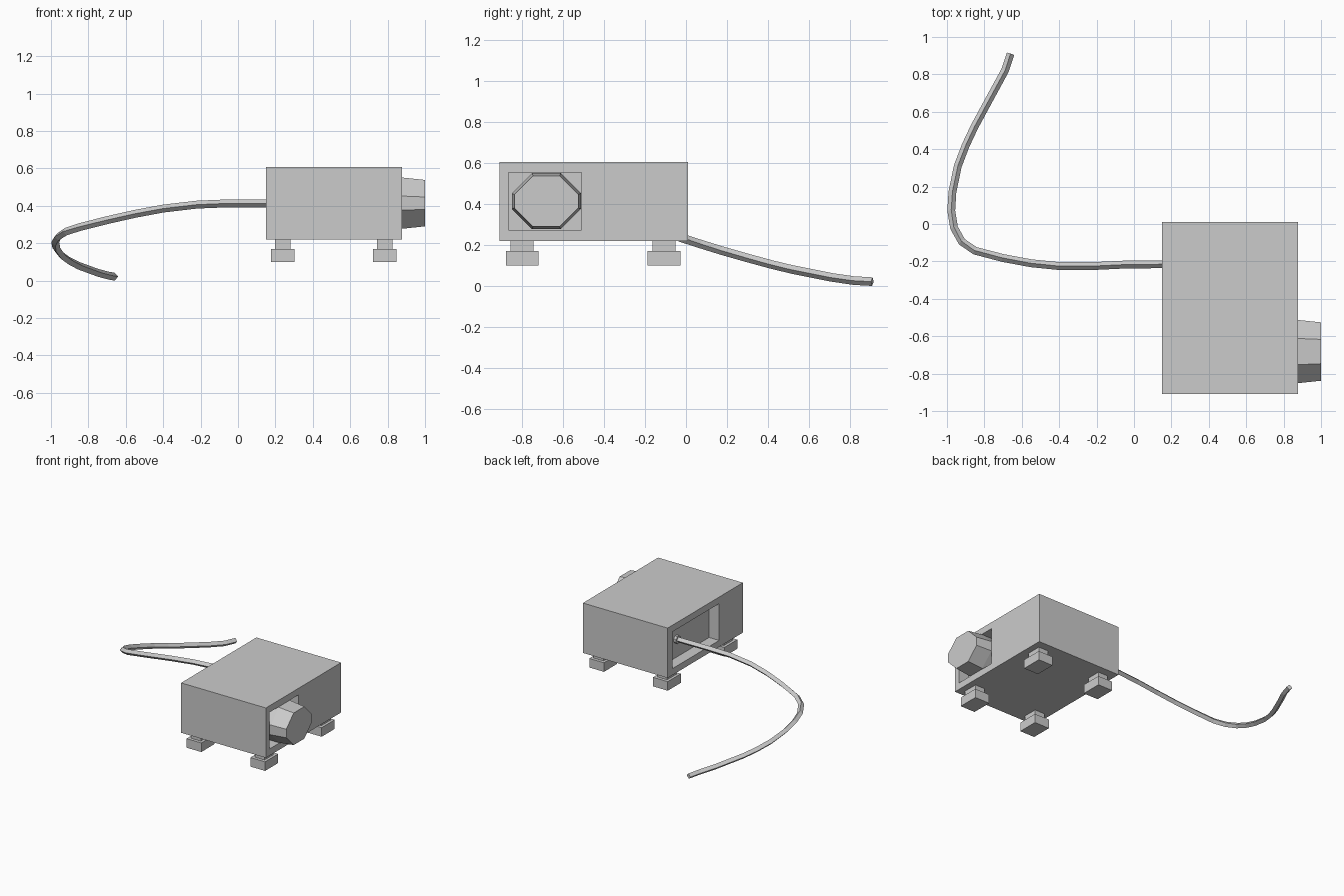
import bpy, bmesh
from mathutils import Vector

if "Cube" in bpy.data.objects:
    bpy.data.objects.remove(bpy.data.objects["Cube"])


def mesh_object(name, bm):
    bmesh.ops.recalc_face_normals(bm, faces=bm.faces)
    me = bpy.data.meshes.new(name)
    bm.to_mesh(me)
    bm.free()
    ob = bpy.data.objects.new(name, me)
    bpy.context.collection.objects.link(ob)
    return ob


def add_box(bm, lo, hi):
    lo, hi = Vector(lo), Vector(hi)
    verts = bmesh.ops.create_cube(bm, size=1)["verts"]
    for v in verts:
        v.co = Vector(v.co[i] * (hi[i] - lo[i]) + (lo[i] + hi[i]) / 2 for i in range(3))


def box(name, lo, hi):
    bm = bmesh.new()
    add_box(bm, lo, hi)
    return mesh_object(name, bm)


def chamfered_ring(bm, x, cy, cz, hy, hz, c):
    """Octagon in the yz plane: half sizes hy, hz with corners cut by c."""
    pts = [(hy, hz - c), (hy - c, hz), (c - hy, hz), (-hy, hz - c),
           (-hy, c - hz), (c - hy, -hz), (hy - c, -hz), (hy, c - hz)]
    return [bm.verts.new((x, cy + y, cz + z)) for y, z in pts]


def octagon_barrel(name, cy, cz, sections):
    bm = bmesh.new()
    rings = [chamfered_ring(bm, x, cy, cz, hy, hz, c) for x, hy, hz, c in sections]
    for a, b in zip(rings, rings[1:]):
        for i in range(8):
            j = (i + 1) % 8
            bm.faces.new((a[i], a[j], b[j], b[i]))
    bm.faces.new(rings[0])
    bm.faces.new(rings[-1])
    return mesh_object(name, bm)


# Housing with a lens pocket on the right and a socket pocket on the left
housing = box("housing", (0.15, -0.91, 0.22), (0.876, 0.01, 0.606))
pockets = [((0.79, -0.866, 0.272), (0.95, -0.51, 0.555)),
           ((0.08, -0.62, 0.27), (0.236, -0.05, 0.555))]
for lo, hi in pockets:
    cutter = box("pocket_cutter", lo, hi)
    cutter.hide_render = True
    mod = housing.modifiers.new("pocket", "BOOLEAN")
    mod.operation = "DIFFERENCE"
    mod.solver = "EXACT"
    mod.object = cutter
    bpy.context.view_layer.objects.active = housing
    bpy.ops.object.modifier_apply(modifier=mod.name)
    bpy.data.objects.remove(cutter)

# Tapered eight-sided lens
octagon_barrel("lens", -0.682, 0.414, [(0.785, 0.169, 0.137, 0.099),
                                       (0.876, 0.169, 0.137, 0.099),
                                       (1.0, 0.156, 0.124, 0.091)])

# Four stepped feet
for side, x in (("left", 0.239), ("right", 0.785)):
    for end, y in (("front", -0.80), ("back", -0.108)):
        bm = bmesh.new()
        add_box(bm, (x - 0.063, y - 0.08, 0.10), (x + 0.063, y + 0.08, 0.17))
        add_box(bm, (x - 0.042, y - 0.056, 0.17), (x + 0.042, y + 0.056, 0.222))
        mesh_object(f"{end}_{side}_foot", bm)

# Cable plug in the socket pocket
octagon_barrel("cable_plug", -0.215, 0.413, [(0.24, 0.028, 0.028, 0.016),
                                             (0.215, 0.028, 0.028, 0.016)])

# Trailing cable, four-sided
path = [(0.24, -0.215, 0.413), (0.15, -0.215, 0.413), (-0.05, -0.217, 0.413),
        (-0.22, -0.225, 0.406), (-0.40, -0.225, 0.385), (-0.55, -0.210, 0.357),
        (-0.70, -0.182, 0.323), (-0.85, -0.143, 0.285), (-0.92, -0.095, 0.262),
        (-0.962, -0.02, 0.234), (-0.977, 0.07, 0.205), (-0.971, 0.17, 0.174),
        (-0.942, 0.31, 0.134), (-0.90, 0.42, 0.104), (-0.853, 0.52, 0.080),
        (-0.75, 0.71, 0.042), (-0.69, 0.82, 0.026), (-0.66, 0.91, 0.021)]
cu = bpy.data.curves.new("cable", "CURVE")
cu.dimensions = "3D"
cu.twist_mode = "Z_UP"
cu.bevel_depth = 0.021
cu.bevel_resolution = 0
cu.use_fill_caps = True
sp = cu.splines.new("POLY")
sp.points.add(len(path) - 1)
for p, co in zip(sp.points, path):
    p.co = (*co, 1)
sp.use_smooth = False
bpy.context.collection.objects.link(bpy.data.objects.new("cable", cu))
